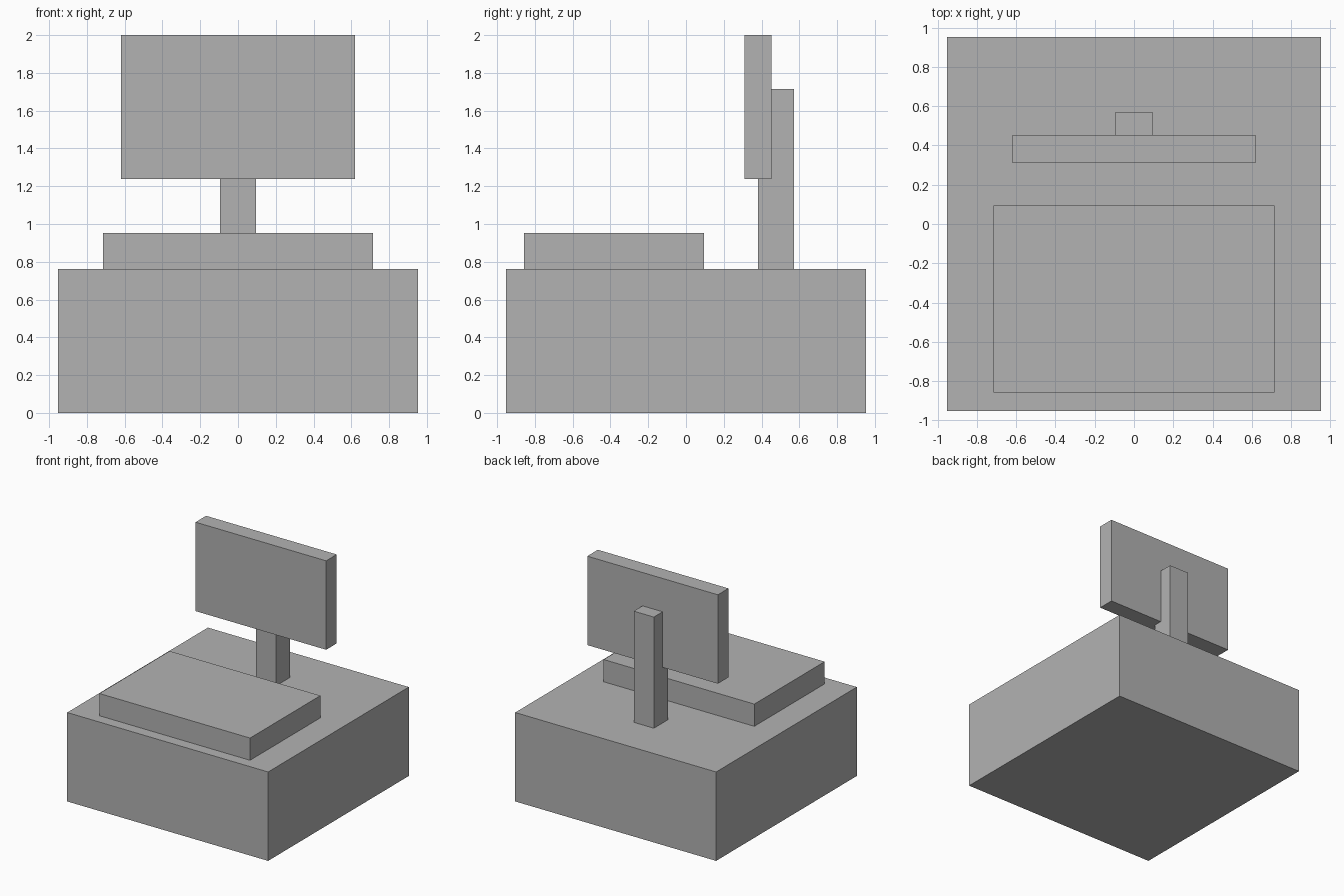
import bpy

# Remove the default cube
cube = bpy.data.objects.get("Cube")
if cube:
    bpy.data.objects.remove(cube, do_unlink=True)

# Single grey material
GREY = (0.448, 0.448, 0.448, 1)
grey = bpy.data.materials.new("light_grey")
grey.use_nodes = True
grey.diffuse_color = GREY
grey.node_tree.nodes["Principled BSDF"].inputs["Base Color"].default_value = GREY

UNIT = 2 / 21  # the model is 21 units tall


def box(name, width, y_range, z_range):
    """Box centred on x = 0, measured in units."""
    (y0, y1), (z0, z1) = y_range, z_range
    centre = (0, (y0 + y1) / 2 * UNIT, (z0 + z1) / 2 * UNIT)
    bpy.ops.mesh.primitive_cube_add(size=1, location=centre)
    obj = bpy.context.object
    obj.name = name
    obj.scale = (width * UNIT, (y1 - y0) * UNIT, (z1 - z0) * UNIT)
    bpy.ops.object.transform_apply(location=False, rotation=False, scale=True)
    obj.data.materials.append(grey)
    return obj


# Drawer block, raised keyboard slab, rear post and screen
box("cash_drawer", 20, (-10, 10), (0, 8))
box("keyboard_slab", 15, (-9, 1), (8, 10))
box("screen_post", 2, (4, 6), (8, 18))
box("screen", 13, (3.25, 4.75), (13, 21))
